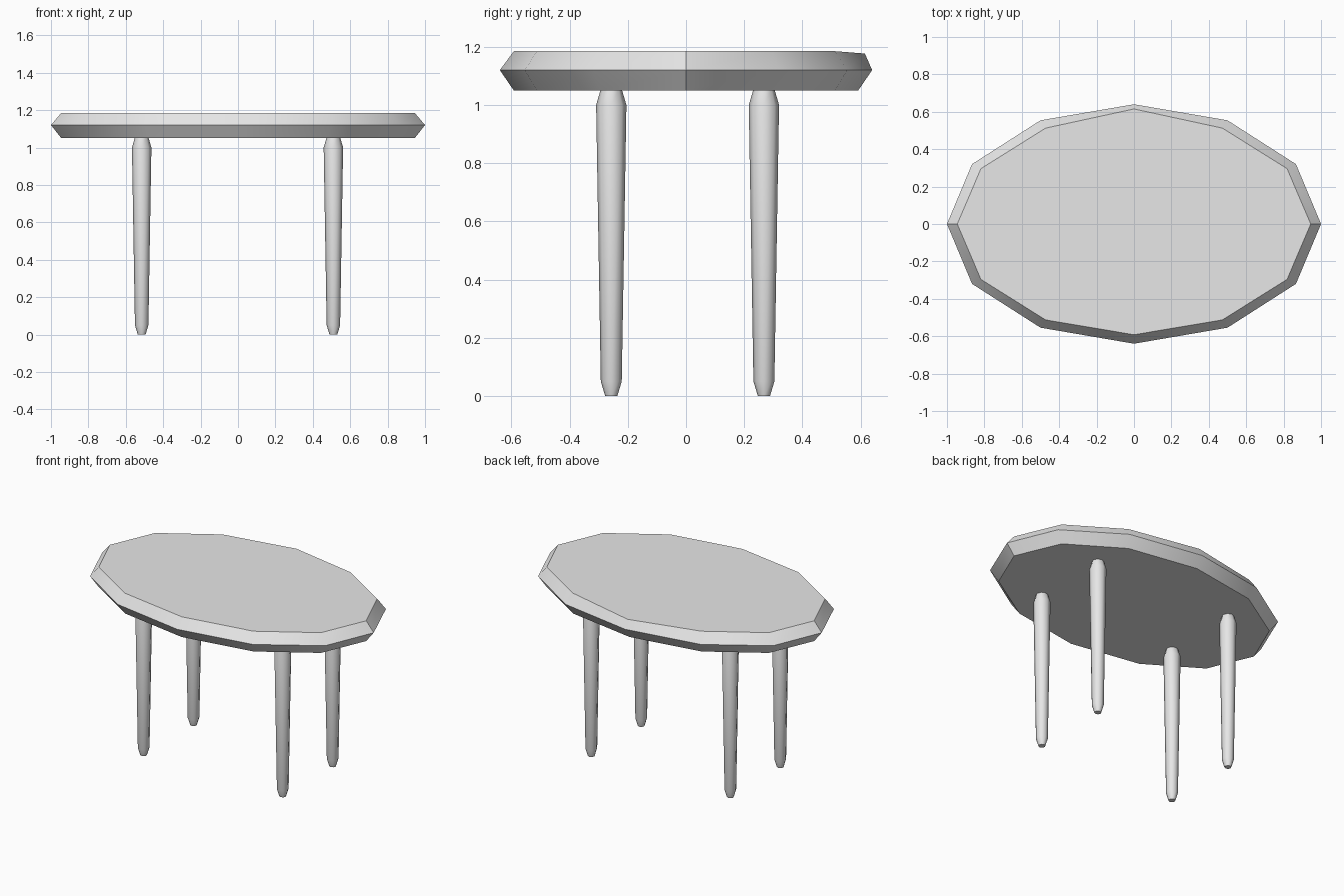
import bpy, bmesh, math

cube = bpy.data.objects.get("Cube")
if cube:
    bpy.data.objects.remove(cube, do_unlink=True)

grey = bpy.data.materials.new("plain grey")
grey.use_nodes = True
grey.diffuse_color = (0.8, 0.8, 0.8, 1)
grey.node_tree.nodes["Principled BSDF"].inputs["Base Color"].default_value = (0.8, 0.8, 0.8, 1)


def stacked_rings(name, sides, rings, center=(0, 0), turn=0.0, smooth=35, tweak=None):
    """Closed solid from elliptical rings given as (x radius, y radius, z)."""
    bm = bmesh.new()
    loops = []
    for rx, ry, z in rings:
        angles = [turn + math.tau * i / sides for i in range(sides)]
        loops.append([bm.verts.new((center[0] + rx * math.cos(a),
                                    center[1] + ry * math.sin(a), z)) for a in angles])
    for low, high in zip(loops, loops[1:]):
        for i in range(sides):
            j = (i + 1) % sides
            bm.faces.new((low[i], low[j], high[j], high[i]))
    bm.faces.new(loops[0][::-1])
    bm.faces.new(loops[-1])
    if tweak:
        tweak(loops)
    bmesh.ops.recalc_face_normals(bm, faces=bm.faces)
    mesh = bpy.data.meshes.new(name)
    bm.to_mesh(mesh)
    bm.free()
    mesh.materials.append(grey)
    obj = bpy.data.objects.new(name, mesh)
    bpy.context.collection.objects.link(obj)
    bpy.ops.object.select_all(action="DESELECT")
    obj.select_set(True)
    bpy.context.view_layer.objects.active = obj
    bpy.ops.object.shade_smooth_by_angle(angle=math.radians(smooth))
    return obj


# Tabletop: twelve-sided oval with a pointed rim, slightly uneven at the back
def uneven_back(loops):
    back = loops[-1][3]
    back.co.y, back.co.z = 0.615, 1.177


stacked_rings("tabletop", 12,
              [(0.945, 0.592, 1.05), (1.0, 0.64, 1.12), (0.945, 0.592, 1.185)],
              tweak=uneven_back)

# Legs: tapered posts with chamfered ends
leg_profile = [(0.021, 0.021, 0), (0.036, 0.036, 0.05),
               (0.052, 0.052, 1.0), (0.036, 0.036, 1.055)]
for side, x in (("left", 0.51), ("right", -0.515)):
    for end, y in (("front", -0.257), ("back", 0.268)):
        stacked_rings(f"{end}_{side}_leg", 8, leg_profile, center=(x, y), smooth=50)
